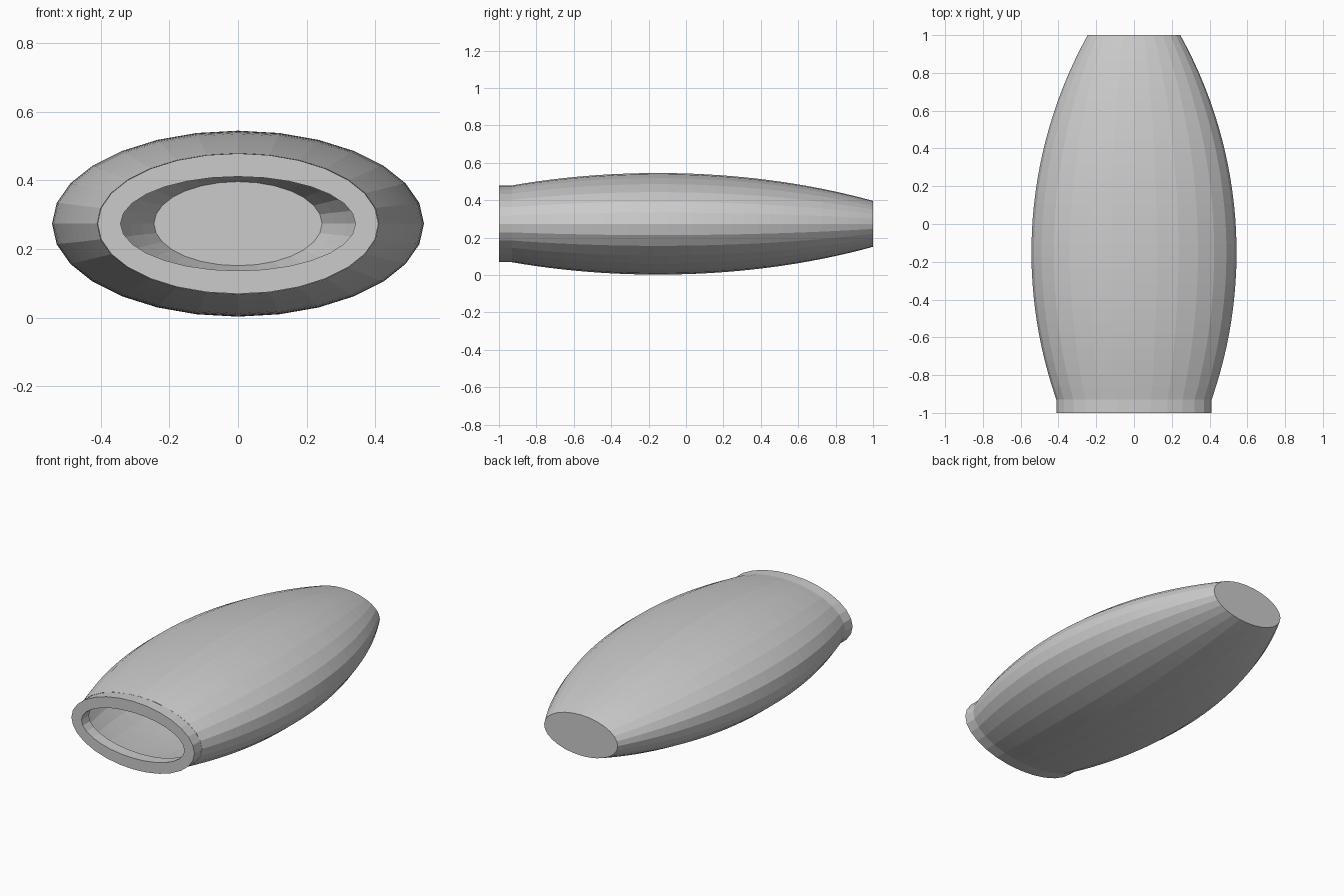
import bpy
import bmesh
import math

cube = bpy.data.objects.get("Cube")
if cube:
    bpy.data.objects.remove(cube, do_unlink=True)

SIDES = 28          # facets around the oval section
STEPS = 28          # rings along the barrel
CENTRE_Z = 0.274
WIDEST_Y, WIDEST = -0.15, 0.543
ARC = 2.37          # radius of the barrel's bulge
COLLAR_Y = -0.93
COLLAR = (0.41, 0.205)
OPENING = (0.343, 0.1375)


def bulge(y):
    """Half width of the barrel at y."""
    return WIDEST - ARC + math.sqrt(ARC ** 2 - (y - WIDEST_Y) ** 2)


def loft(name, sections, cap_first=False):
    """Skin a row of oval sections given as (y, half width, half height)."""
    bm = bmesh.new()
    rings = []
    for y, a, b in sections:
        angles = [math.tau * i / SIDES for i in range(SIDES)]
        rings.append([bm.verts.new((a * math.cos(t), y, CENTRE_Z + b * math.sin(t)))
                      for t in angles])
    for r, s in zip(rings, rings[1:]):
        for i in range(SIDES):
            j = (i + 1) % SIDES
            bm.faces.new((r[i], r[j], s[j], s[i]))
    if cap_first:
        bm.faces.new(list(reversed(rings[0])))
    bmesh.ops.recalc_face_normals(bm, faces=bm.faces)
    mesh = bpy.data.meshes.new(name)
    bm.to_mesh(mesh)
    bm.free()
    obj = bpy.data.objects.new(name, mesh)
    bpy.context.collection.objects.link(obj)
    return obj


# Hollow barrel with a flat closed back end
barrel = []
for i in range(STEPS + 1):
    y = 1 + (COLLAR_Y - 1) * i / STEPS
    barrel.append((y, bulge(y), bulge(y) / 2))
loft("barrel_shell", barrel, cap_first=True)

# Straight collar around the front opening
loft("front_collar", [(COLLAR_Y, *COLLAR), (-1, *COLLAR), (-1, *OPENING),
                      (COLLAR_Y, *OPENING), (COLLAR_Y, *COLLAR)])
